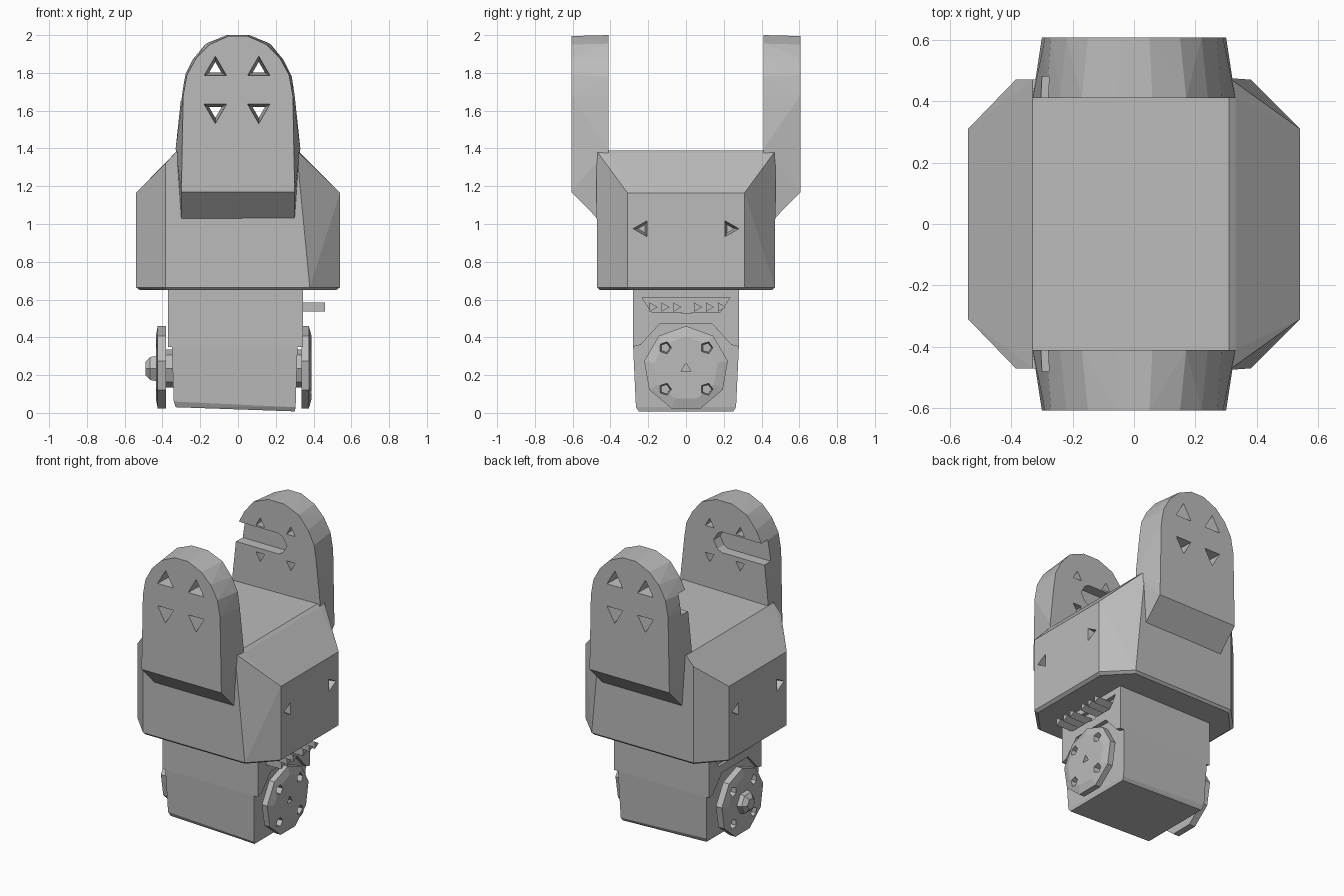
import bpy, bmesh
from math import cos, sin, pi, radians

old = bpy.data.objects.get("Cube")
if old:
    bpy.data.objects.remove(old, do_unlink=True)

grey = bpy.data.materials.new("matte grey")
grey.use_nodes = True
grey.diffuse_color = (0.5, 0.5, 0.5, 1)
grey.node_tree.nodes["Principled BSDF"].inputs["Base Color"].default_value = (0.5, 0.5, 0.5, 1)


def solid(name, *groups):
    """Flat-faced object made of one convex solid per group of points."""
    whole = bpy.data.meshes.new(name)
    out = bmesh.new()
    for pts in groups:
        bm = bmesh.new()
        for p in pts:
            bm.verts.new(p)
        bmesh.ops.convex_hull(bm, input=bm.verts)
        bmesh.ops.dissolve_limit(bm, angle_limit=radians(1), verts=bm.verts, edges=bm.edges)
        bmesh.ops.recalc_face_normals(bm, faces=bm.faces)
        part = bpy.data.meshes.new("part")
        bm.to_mesh(part)
        bm.free()
        out.from_mesh(part)
        bpy.data.meshes.remove(part)
    out.to_mesh(whole)
    out.free()
    whole.materials.append(grey)
    ob = bpy.data.objects.new(name, whole)
    bpy.context.collection.objects.link(ob)
    return ob


def ring(axis, x, y, z, r, n, turn=0):
    pts = []
    for i in range(n):
        a = turn + 2 * pi * i / n
        u, v = r * cos(a), r * sin(a)
        pts.append((x, y + u, z + v) if axis == "x" else (x + u, y, z + v))
    return pts


def box(x0, x1, y0, y1, z0, z1):
    return [(x, y, z) for x in (x0, x1) for y in (y0, y1) for z in (z0, z1)]


def cut(ob, *groups):
    cutter = solid("cutter", *groups)
    cutter.hide_render = True
    mod = ob.modifiers.new("holes", "BOOLEAN")
    mod.operation = "DIFFERENCE"
    mod.solver = "EXACT"
    mod.object = cutter
    bpy.context.view_layer.objects.active = ob
    bpy.ops.object.modifier_apply(modifier=mod.name)
    bpy.data.objects.remove(cutter, do_unlink=True)


# Main housing: chamfered block with sloped shoulders
half = [(.54, .31, .665), (.38, .47, .665), (.54, .31, 1.165), (.31, .475, 1.39), (.33, .41, 1.375),
        (-.54, .31, .665), (-.385, .47, .665), (-.54, .31, 1.165), (-.385, .47, 1.32), (-.33, .47, 1.38),
        (.52, .3, .65), (.37, .455, .65), (-.52, .3, .65), (-.375, .455, .65)]
housing = solid("housing", half + [(x, -y, z) for x, y, z in half])
cut(housing, *[ring("x", s * .56, t * .23, .975, .055, 3, 0 if t > 0 else pi)
               + ring("x", s * .45, t * .23, .975, .025, 3, 0 if t > 0 else pi)
               for s in (1, -1) for t in (1, -1)])

# Upright fork arms, front and back
outer = [(.05, 1.995), (.15, 1.95), (.22, 1.88), (.27, 1.79), (.29, 1.68), (.3, 1.17)]
inner = [(.06, 2), (.17, 1.955), (.24, 1.87), (.285, 1.78), (.3, 1.68), (.33, 1.4)]
for name, s in (("front_arm", -1), ("back_arm", 1)):
    pts = []
    for m in (1, -1):
        pts += [(m * x, s * .607, z) for x, z in outer]
        pts += [(m * x, s * .41, z) for x, z in inner]
        pts += [(m * .3, s * .47, 1.03), (m * .3, s * .41, 1.03)]
    arm = solid(name, pts)
    # tapered triangular holes
    cut(arm, *[ring("y", x, s * .63, z, .072, 3, turn) + ring("y", x, s * .39, z, .035, 3, turn)
               for x in (-.12, .11) for z, turn in ((1.82, pi / 2), (1.6, -pi / 2))])
    # cable slot in the inner face, open on one side
    cut(arm, box(-.5, .02, s * .35, s * .48, 1.65, 1.79) + ring("y", .02, s * .35, 1.72, .06, 6)
        + ring("y", .02, s * .48, 1.72, .06, 6))

# Lower motor case, slightly tapered
solid("motor_case", box(-.35, .315, -.28, .28, .35, .68)
      + [(x, y, z) for x, z in ((-.34, .06), (.305, .03)) for y in (-.265, .265)]
      + [(x, y, z) for x, z in ((-.33, .03), (.3, .008)) for y in (-.25, .25)])

# Side frames with angled brackets, connector sockets
for name, x0, x1 in (("right_frame", -.37, -.33), ("left_frame", .3, .345)):
    def plate(yz):
        return [(x, y, z) for x in (x0, x1) for y, z in yz]
    groups = [plate([(-.28, .61), (.28, .61), (.28, .67), (-.28, .67)]),
              plate([(-.22, .47), (.22, .47), (.2, .525), (-.2, .525)])]
    for m in (1, -1):
        groups.append(plate([(m * y, z) for y, z in
                             ((.28, .35), (.24, .36), (.14, .47), (.22, .52), (.24, .62), (.28, .62))]))
    solid(name, *groups)

# Connector pins, two banks of three
pins = []
for bank in (-.115, .12):
    for i in (-1, 0, 1):
        y = bank + i * .063
        pins.append(ring("x", .3, y, .56, .028, 3) + ring("x", .46, y, .56, .028, 3))
solid("connector_pins", *pins)
solid("connector_shelf", box(.3, .34, -.21, -.02, .52, .535), box(.3, .34, .03, .22, .52, .535))

# Round drive horns on both sides
for name, s, x0, x1, crown in (("left_horn", 1, .335, .375, .39), ("right_horn", -1, .38, .425, .435)):
    horn = solid(name, ring("x", s * x0, 0, .235, .225, 9, pi / 2) + ring("x", s * x1, 0, .235, .225, 9, pi / 2)
                 + ring("x", s * crown, 0, .235, .17, 9, pi / 2))
    holes = [ring("x", s * (x0 - .02), y, z, .022, 5) + ring("x", s * (crown + .01), y, z, .035, 5)
             for y in (-.11, .11) for z in (.125, .345)]
    if s > 0:
        holes.append(ring("x", .36, 0, .235, .03, 3, pi / 2) + ring("x", .41, 0, .235, .03, 3, pi / 2))
    cut(horn, *holes)
    solid(name + "_shaft", ring("x", s * .29, 0, .235, .1, 8) + ring("x", s * (x0 + .005), 0, .235, .1, 8))

# Hub bolt on the idler side
solid("hub_bolt", ring("x", -.42, 0, .235, .08, 6) + ring("x", -.465, 0, .235, .07, 6)
      + ring("x", -.49, 0, .235, .04, 6))
